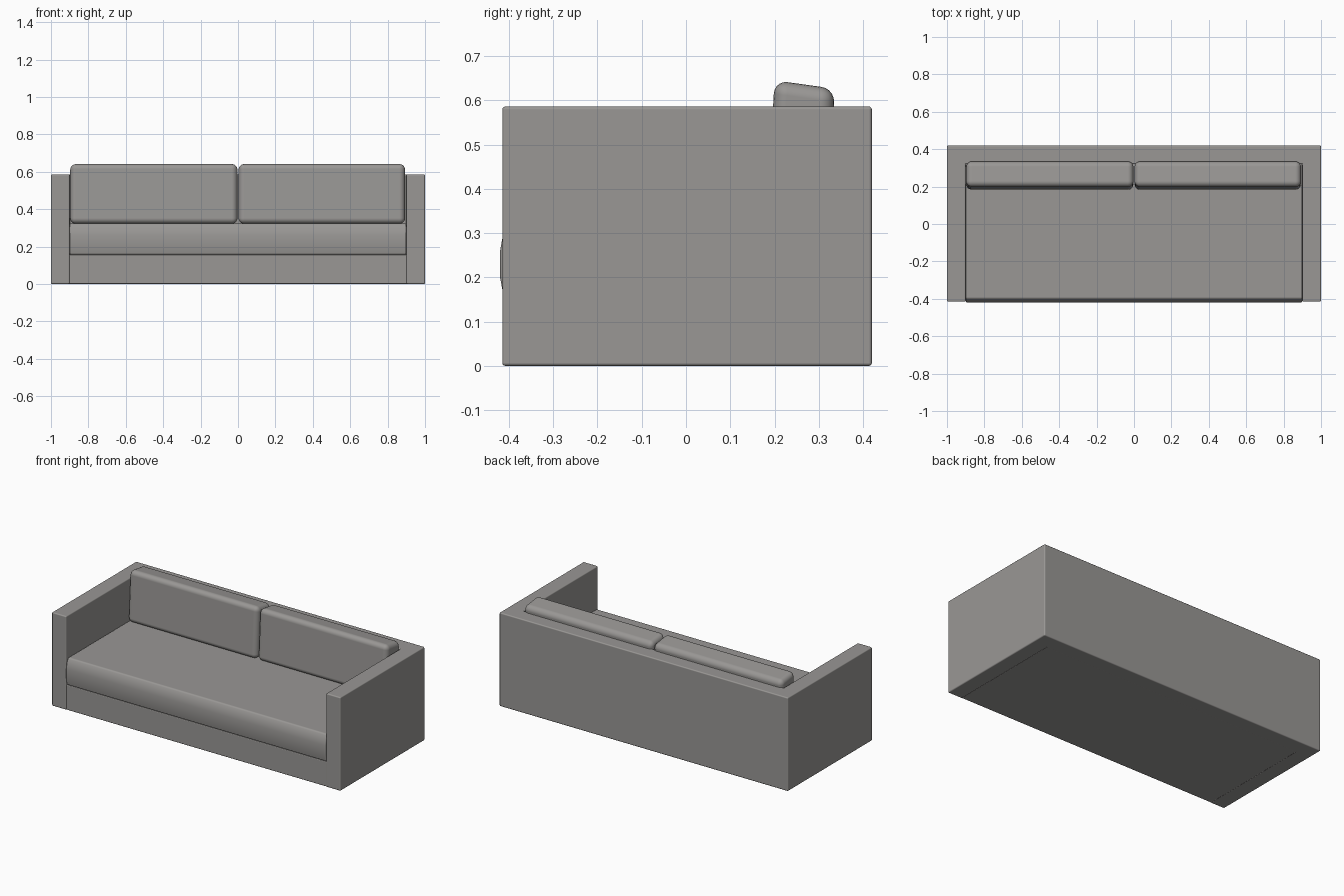
import bpy
import bmesh
from mathutils import Vector

cube = bpy.data.objects.get("Cube")
if cube:
    bpy.data.objects.remove(cube, do_unlink=True)

GREY = (0.32, 0.31, 0.30, 1.0)
fabric = bpy.data.materials.new("grey_fabric")
fabric.use_nodes = True
fabric.diffuse_color = GREY
shader = fabric.node_tree.nodes["Principled BSDF"]
shader.inputs["Base Color"].default_value = GREY
shader.inputs["Roughness"].default_value = 0.8


def prism(name, profile, axis, start, end, radius, segments):
    """Extrude a closed profile along x (profile in y, z) or z (profile in x, y), with rounded edges."""
    bm = bmesh.new()
    if axis == "x":
        points = [(start, a, b) for a, b in profile]
        move = Vector((end - start, 0, 0))
    else:
        points = [(a, b, start) for a, b in profile]
        move = Vector((0, 0, end - start))
    face = bm.faces.new([bm.verts.new(p) for p in points])
    extruded = bmesh.ops.extrude_face_region(bm, geom=[face])["geom"]
    moved = [v for v in extruded if isinstance(v, bmesh.types.BMVert)]
    bmesh.ops.translate(bm, verts=moved, vec=move)
    bmesh.ops.recalc_face_normals(bm, faces=bm.faces)
    for f in bm.faces:
        f.smooth = True
    mesh = bpy.data.meshes.new(name)
    bm.to_mesh(mesh)
    bm.free()
    mesh.materials.append(fabric)
    obj = bpy.data.objects.new(name, mesh)
    bpy.context.collection.objects.link(obj)
    bevel = obj.modifiers.new("rounded_edges", "BEVEL")
    bevel.width = radius
    bevel.segments = segments
    bevel.limit_method = "ANGLE"
    bevel.harden_normals = True
    return obj


# Arms and back as one U-shaped shell
shell = [(-1, -0.415), (-0.9, -0.415), (-0.9, 0.32), (0.9, 0.32),
         (0.9, -0.415), (1, -0.415), (1, 0.42), (-1, 0.42)]
prism("arms_and_back", shell, "z", 0, 0.586, 0.007, 3)

# Plinth under the seat
plinth = [(-0.412, 0), (0.33, 0), (0.33, 0.157), (-0.412, 0.157)]
prism("base", plinth, "x", -0.905, 0.905, 0.005, 2)

# Seat cushion with a softly bulging front
seat = [(-0.412, 0.157), (0.33, 0.157), (0.33, 0.323), (-0.398, 0.323),
        (-0.413, 0.298), (-0.42, 0.26), (-0.42, 0.2)]
prism("seat_cushion", seat, "x", -0.9, 0.9, 0.008, 3)

# Pair of reclined back cushions
cushion = [(0.182, 0.322), (0.32, 0.322), (0.336, 0.626), (0.2, 0.645)]
for side, x0, x1 in (("right", -0.897, -0.003), ("left", 0.003, 0.893)):
    prism(side + "_back_cushion", cushion, "x", x0, x1, 0.03, 5)
